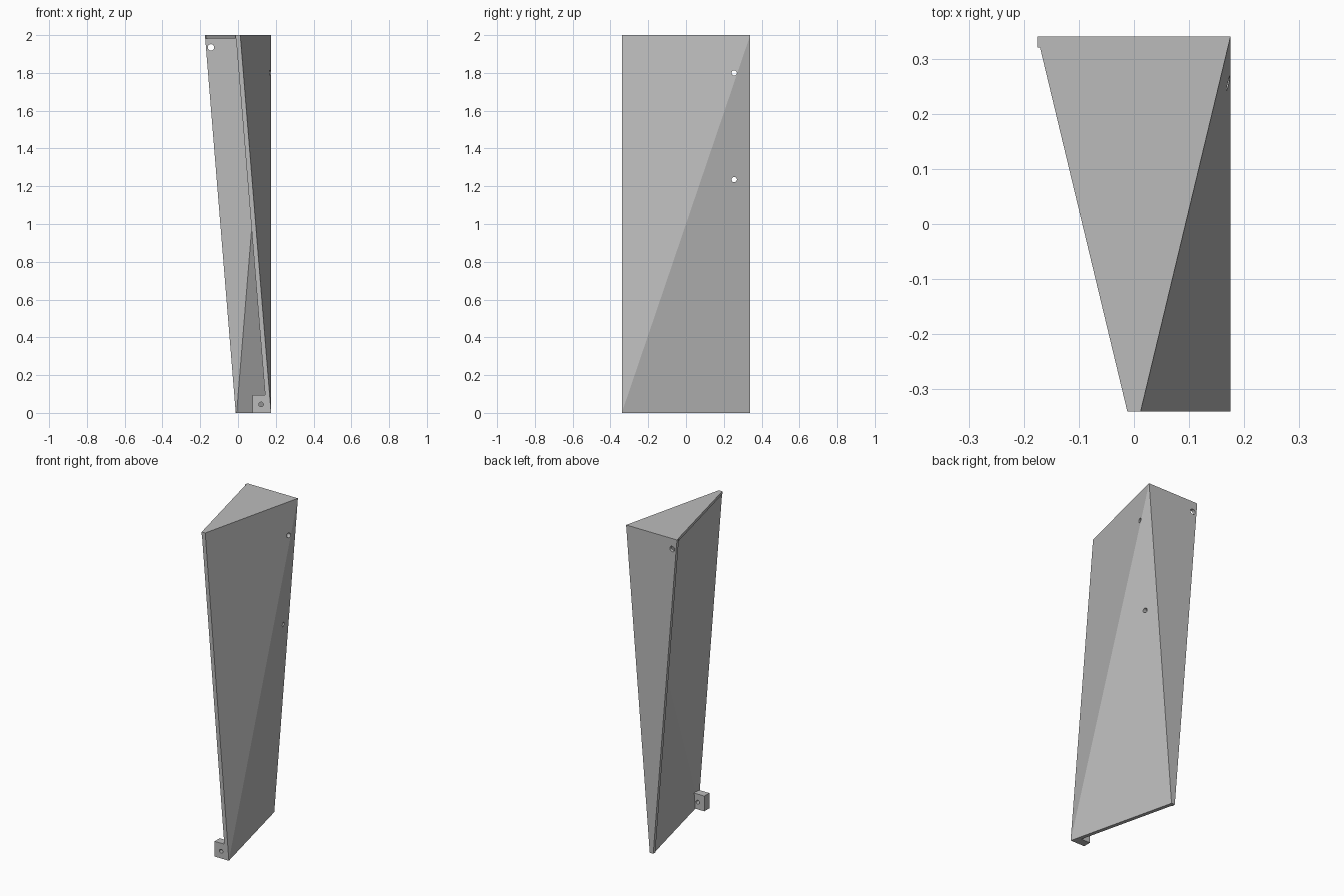
import bpy
import bmesh
from math import pi
from mathutils import Matrix, Vector

cube = bpy.data.objects.get("Cube")
if cube:
    bpy.data.objects.remove(cube, do_unlink=True)

grey = bpy.data.materials.new("plain_grey")
grey.use_nodes = True
colour = (0.5, 0.5, 0.5, 1)
grey.diffuse_color = colour
grey.node_tree.nodes["Principled BSDF"].inputs["Base Color"].default_value = colour

D = 0.34      # half depth
W = 0.175     # half width
T = 0.012     # half sheet thickness
H = 2.0       # height


def finish(name, bm):
    bmesh.ops.recalc_face_normals(bm, faces=bm.faces)
    mesh = bpy.data.meshes.new(name)
    bm.to_mesh(mesh)
    bm.free()
    obj = bpy.data.objects.new(name, mesh)
    bpy.context.collection.objects.link(obj)
    mesh.materials.append(grey)
    return obj


def slab(name, faces, offset):
    """Sheet made of joined polygons, thickened along an offset vector."""
    bm = bmesh.new()
    cache = {}

    def vert(p):
        if p not in cache:
            cache[p] = bm.verts.new(p)
        return cache[p]

    made = [bm.faces.new([vert(p) for p in f]) for f in faces]
    result = bmesh.ops.extrude_face_region(bm, geom=made, use_keep_orig=True)
    moved = [g for g in result["geom"] if isinstance(g, bmesh.types.BMVert)]
    bmesh.ops.translate(bm, verts=moved, vec=Vector(offset))
    return finish(name, bm)


def combine(obj, other, operation):
    """Apply a boolean and remove the helper."""
    mod = obj.modifiers.new("join", "BOOLEAN")
    mod.operation = operation
    mod.solver = "EXACT"
    mod.object = other
    other.hide_render = True
    bpy.context.view_layer.objects.active = obj
    bpy.ops.object.modifier_apply(modifier=mod.name)
    bpy.data.objects.remove(other, do_unlink=True)


def drill(obj, centre, radius, length, axis):
    bm = bmesh.new()
    turn = Matrix.Rotation(pi / 2, 4, "Y" if axis == "x" else "X")
    bmesh.ops.create_cone(bm, cap_ends=True, segments=32, radius1=radius,
                          radius2=radius, depth=length,
                          matrix=Matrix.Translation(centre) @ turn)
    combine(obj, finish("hole_cutter", bm), "DIFFERENCE")


# Side sheet folded along its diagonal
top_front, top_back = (T, -D, H), (W, D, H)
low_front, low_back = (W, -D, 0), (T, D, 0)
shell = slab("folded_shell", [(top_front, low_front, top_back),
                              (low_front, low_back, top_back)], (-2 * T, 0, 0))

# Back wall and top cap, overlapping the sheet before being merged
wall = slab("back_wall", [((-W, D, H), (W - T, D, H), (0, D, 0), (-T, D, 0))],
            (0, -0.02, 0))
cap = slab("top_cap", [((-T, -D, H), (0, -D, H), (W - T, D, H), (-W, D, H))],
           (0, 0, -0.018))
combine(shell, wall, "UNION")
combine(shell, cap, "UNION")

# Fixing holes
for z in (1.235, 1.8):
    drill(shell, (0.1, 0.255, z), 0.014, 0.3, "x")
drill(shell, (-0.143, D, 1.935), 0.017, 0.1, "y")

# Drilled lug at the front foot
lug = slab("foot_lug", [((0.077, -D, 0), (0.165, -D, 0),
                         (0.152, -0.29, 0), (0.077, -0.29, 0))], (0, 0, 0.095))
drill(lug, (0.122, -0.315, 0.045), 0.012, 0.2, "y")
